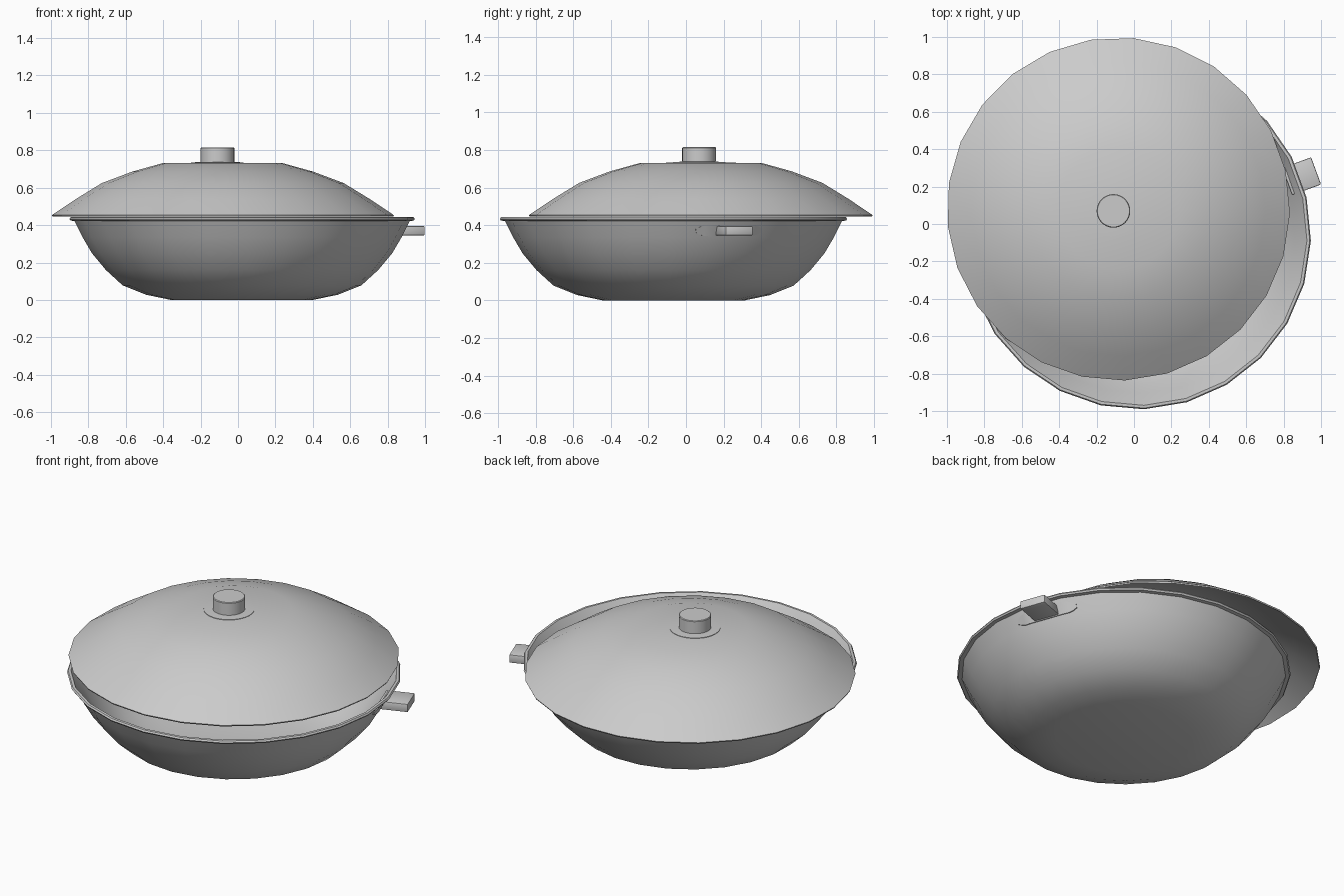
import bpy
import bmesh
from math import sin, cos, pi, radians
from mathutils import Matrix

cube = bpy.data.objects.get("Cube")
if cube:
    bpy.data.objects.remove(cube)

SIDES = 25
TURN = radians(-1.5)
BOWL = (0.02, -0.065)
LID = (-0.083, 0.08)
KNOB = (-0.11, 0.07)
HANDLE_ANGLE = TURN + 1.5 * 2 * pi / SIDES

metal = bpy.data.materials.new("plain grey")
metal.use_nodes = True
GREY = (0.6, 0.6, 0.6, 1)
metal.diffuse_color = GREY
metal.node_tree.nodes["Principled BSDF"].inputs["Base Color"].default_value = GREY


def finish(name, bm, place):
    """Turn a bmesh into a smooth-shaded object."""
    bmesh.ops.recalc_face_normals(bm, faces=bm.faces)
    mesh = bpy.data.meshes.new(name)
    bm.to_mesh(mesh)
    bm.free()
    mesh.materials.append(metal)
    obj = bpy.data.objects.new(name, mesh)
    obj.location = (place[0], place[1], 0)
    bpy.context.collection.objects.link(obj)
    bpy.ops.object.select_all(action="DESELECT")
    obj.select_set(True)
    bpy.context.view_layer.objects.active = obj
    bpy.ops.object.shade_smooth_by_angle(angle=radians(30))
    return obj


def lathe(name, profile, place, sides=SIDES):
    """Revolve (radius, height) points; radius 0 closes at the axis."""
    bm = bmesh.new()
    rings = []
    for r, z in profile:
        if r == 0:
            rings.append([bm.verts.new((0, 0, z))] * sides)
        else:
            angles = [TURN + 2 * pi * i / sides for i in range(sides)]
            rings.append([bm.verts.new((r * cos(a), r * sin(a), z)) for a in angles])
    for low, high in zip(rings, rings[1:]):
        for i in range(sides):
            j = (i + 1) % sides
            corners = dict.fromkeys((low[i], low[j], high[j], high[i]))
            bm.faces.new(list(corners))
    return finish(name, bm, place)


# Bowl: outer wall, rolled rim, inner wall
wall = [(0.38, 0), (0.515, 0.028), (0.64, 0.078), (0.73, 0.16),
        (0.805, 0.25), (0.855, 0.335), (0.898, 0.422)]
rim = [(0.92, 0.424), (0.926, 0.433), (0.92, 0.442), (0.905, 0.443)]
inner = [(r - 0.015, z + 0.012) for r, z in reversed(wall[:-1])]
lathe("bowl", [(0, 0)] + wall + rim + inner + [(0, 0.012)], BOWL)

# Lid: domed shell with a thin edge
dome = [(0.917, 0.453), (0.787, 0.54), (0.648, 0.625), (0.485, 0.686), (0.323, 0.731)]
under = [(r - 0.004, z - 0.008) for r, z in dome]
lathe("lid", [(0, 0.723)] + under[::-1] + dome + [(0, 0.733)], LID)

# Knob with its thin base disc
lathe("knob_base", [(0, 0.725), (0.14, 0.725), (0.14, 0.735), (0.09, 0.738), (0, 0.738)], KNOB, 32)
lathe("knob", [(0, 0.73), (0.09, 0.73), (0.09, 0.811), (0.086, 0.815), (0, 0.815)], KNOB, 32)

# Handle plate: rounded strip hugging the bowl wall
bm = bmesh.new()
HALF = radians(12.4)
STEP = pi / SIDES
fractions = [0, 0.2, 0.4, STEP / HALF, 0.75, 0.9, 0.97, 1]
columns = []
for f in [-g for g in fractions[:0:-1]] + fractions:
    a = f * HALF
    half_height = 0.03 * max(0.1, 1 - max(0, (abs(f) - 0.58) / 0.42) ** 2) ** 0.5
    facet = a - 2 * STEP * round(a / (2 * STEP))
    column = []
    for side, lift in ((-1, -0.01), (-1, 0.005), (1, 0.005), (1, -0.01)):
        z = 0.37 + side * half_height
        r = (0.855 + (z - 0.335) * 0.51) * cos(STEP) / cos(facet) + lift
        column.append(bm.verts.new((r * cos(a + HANDLE_ANGLE), r * sin(a + HANDLE_ANGLE), z)))
    columns.append(column)
for left, right in zip(columns, columns[1:]):
    for k in range(4):
        n = (k + 1) % 4
        bm.faces.new((left[k], right[k], right[n], left[n]))
bm.faces.new(columns[0])
bm.faces.new(columns[-1])
finish("handle_plate", bm, BOWL)

# Handle: short bevelled bar
bm = bmesh.new()
bmesh.ops.create_cube(bm, size=1)
bmesh.ops.scale(bm, vec=(0.165, 0.155, 0.05), verts=bm.verts)
bmesh.ops.bevel(bm, geom=bm.edges[:], offset=0.006, segments=2, profile=0.5, affect="EDGES")
bmesh.ops.translate(bm, vec=(0.933, 0, 0.37), verts=bm.verts)
bmesh.ops.rotate(bm, cent=(0, 0, 0), matrix=Matrix.Rotation(HANDLE_ANGLE, 3, "Z"), verts=bm.verts)
finish("handle", bm, BOWL)
